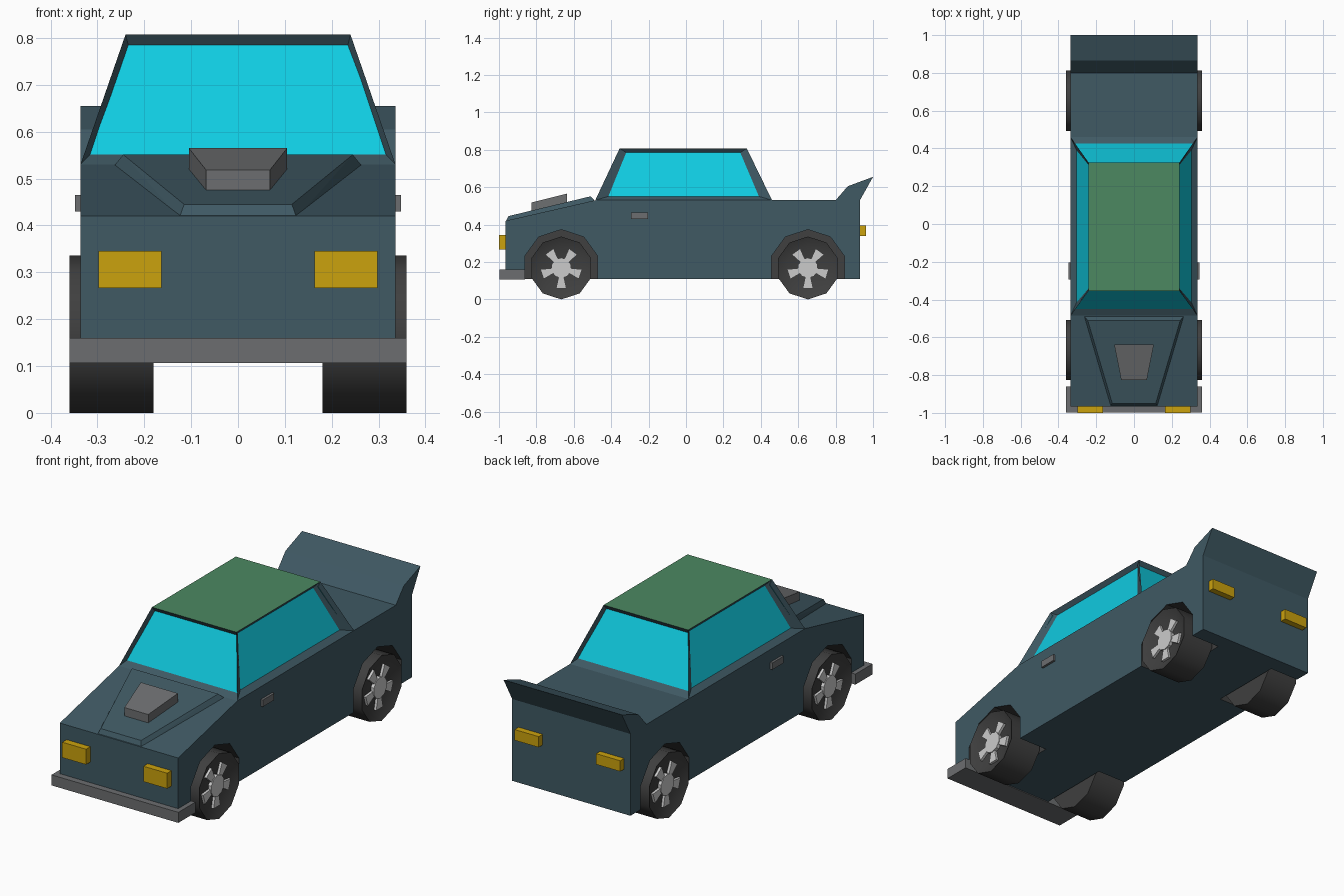
import bpy, bmesh
from math import sin, cos, pi, radians
from mathutils import Vector

cube = bpy.data.objects.get("Cube")
if cube:
    bpy.data.objects.remove(cube, do_unlink=True)


def material(name, r, g, b):
    m = bpy.data.materials.new(name)
    m.use_nodes = True
    m.diffuse_color = (r, g, b, 1)
    m.node_tree.nodes["Principled BSDF"].inputs["Base Color"].default_value = (r, g, b, 1)
    return m


PAINT = material("slate blue paint", 0.05, 0.1, 0.126)
GREEN = material("green roof", 0.072, 0.25, 0.12)
GLASS = material("cyan glass", 0.005, 0.6, 0.75)
GREY = material("grey trim", 0.15, 0.155, 0.16)
BLACK = material("black rubber", 0.05, 0.05, 0.05)
SILVER = material("silver rim", 0.6, 0.6, 0.6)
AMBER = material("amber lamp", 0.6, 0.36, 0.004)


def finish(name, bm, *mats):
    bmesh.ops.recalc_face_normals(bm, faces=bm.faces)
    mesh = bpy.data.meshes.new(name)
    bm.to_mesh(mesh)
    bm.free()
    for m in mats:
        mesh.materials.append(m)
    ob = bpy.data.objects.new(name, mesh)
    bpy.context.collection.objects.link(ob)
    return ob


def hull(name, points, mat):
    """Convex solid around a few points."""
    bm = bmesh.new()
    for p in points:
        bm.verts.new(p)
    bmesh.ops.convex_hull(bm, input=bm.verts)
    bmesh.ops.dissolve_limit(bm, angle_limit=0.01, verts=bm.verts, edges=bm.edges)
    return finish(name, bm, mat)


def box(name, xs, ys, zs, mat):
    return hull(name, [(x, y, z) for x in xs for y in ys for z in zs], mat)


def prism(name, outline, x0, x1, mat, recess=None):
    """Side outline (y, z) extruded from x0 to x1, with an optional recessed end."""
    bm = bmesh.new()
    face = bm.faces.new([bm.verts.new((x0, y, z)) for y, z in outline])
    new = bmesh.ops.extrude_face_region(bm, geom=[face])["geom"]
    bmesh.ops.translate(bm, vec=(x1 - x0, 0, 0),
                        verts=[v for v in new if isinstance(v, bmesh.types.BMVert)])
    if recess:
        bmesh.ops.recalc_face_normals(bm, faces=bm.faces)
        end = [f for f in bm.faces if abs(f.calc_center_median().x - x1) < 1e-4]
        bmesh.ops.inset_individual(bm, faces=end, thickness=recess[0])
        bmesh.ops.translate(bm, verts=end[0].verts, vec=(recess[1], 0, 0))
    return finish(name, bm, mat)


def ring(cy, cz, r, angles):
    return [(cy + r * cos(a), cz + r * sin(a)) for a in angles]


DECAGON = [pi / 2 + i * pi / 5 for i in range(10)]
WHEEL_Z = 0.168
WHEELS = {"front": -0.667, "rear": 0.652}
SIDES = {"left": 1, "right": -1}

# Body with kicked-up tail
body = prism("body", [(-0.965, 0.11), (-0.965, 0.42), (-0.485, 0.53), (0.8, 0.53),
                      (0.865, 0.605), (1.0, 0.655), (0.93, 0.53), (0.93, 0.11)],
             -0.336, 0.336, PAINT)

# Wheel arches cut into the body
for cy in WHEELS.values():
    for s in SIDES.values():
        cutter = prism("arch_cutter", ring(cy, WHEEL_Z, 0.205, DECAGON), s * 0.17, s * 0.4, BLACK)
        cutter.hide_render = True
        mod = body.modifiers.new("arch", "BOOLEAN")
        mod.operation = "DIFFERENCE"
        mod.solver = "EXACT"
        mod.material_mode = "TRANSFER"
        mod.object = cutter
        bpy.context.view_layer.objects.active = body
        bpy.ops.object.modifier_apply(modifier=mod.name)
        bpy.data.objects.remove(cutter, do_unlink=True)

# Cabin: tapered block, green roof, recessed windows on four sides
bm = bmesh.new()
base = [(-0.336, -0.485, 0.53), (0.336, -0.485, 0.53), (0.336, 0.46, 0.53), (-0.336, 0.46, 0.53)]
roof = [(-0.24, -0.355, 0.807), (0.24, -0.355, 0.807), (0.24, 0.325, 0.807), (-0.24, 0.325, 0.807)]
low = [bm.verts.new(p) for p in base]
top = [bm.verts.new(p) for p in roof]
bm.faces.new(top).material_index = 1
bm.faces.new(low[::-1])
for i in range(4):
    j = (i + 1) % 4
    a, b, c, d = [v.co.copy() for v in (low[i], low[j], top[j], top[i])]
    face = bm.faces.new((low[i], low[j], top[j], top[i]))
    face.normal_update()
    n = face.normal
    inward = Vector((-n.x, -n.y, 0)).normalized() * 0.025
    bmesh.ops.inset_individual(bm, faces=[face], thickness=0.01)
    face.material_index = 2
    u = 0.02 if i % 2 == 0 else 0.065
    for v in face.verts:
        corner = min(range(4), key=lambda k: (v.co - (a, b, c, d)[k]).length)
        s = 1 - u if corner in (1, 2) else u
        t = 0.92 if corner in (2, 3) else 0.075
        v.co = a.lerp(b, s).lerp(d.lerp(c, s), t) + inward
finish("cabin", bm, PAINT, GREEN, GLASS)

# Raised hood panel and scoop
hull("hood_panel", [(s * x, y, z) for s in (1, -1) for x, y, z in
                    ((0.125, -0.963, 0.416), (0.115, -0.95, 0.445),
                     (0.245, -0.51, 0.551), (0.265, -0.487, 0.526))], PAINT)
hull("hood_scoop", [(s * x, y, z) for s in (1, -1) for x, y, z in
                    ((0.068, -0.825, 0.46), (0.068, -0.825, 0.518),
                     (0.105, -0.637, 0.565), (0.105, -0.637, 0.5))], GREY)

# Bumper, lamps and door handles
box("front_bumper", (-0.36, 0.36), (-0.998, -0.86), (0.106, 0.16), GREY)
for side, s in SIDES.items():
    box(side + "_headlight", (s * 0.163, s * 0.298), (-1.0, -0.95), (0.266, 0.345), AMBER)
    box(side + "_tail_light", (s * 0.163, s * 0.3), (0.91, 0.962), (0.34, 0.395), AMBER)
    box(side + "_door_handle", (s * 0.32, s * 0.348), (-0.295, -0.203), (0.43, 0.465), GREY)

# Wheels: recessed tyre, five spokes and a hub
for end, cy in WHEELS.items():
    for side, s in SIDES.items():
        name = end + "_" + side
        tyre = prism(name + "_tyre", ring(cy, WHEEL_Z, 0.168, DECAGON), s * 0.18, s * 0.36,
                     BLACK, recess=(0.05, -s * 0.025))
        bpy.ops.object.select_all(action="DESELECT")
        tyre.select_set(True)
        bpy.context.view_layer.objects.active = tyre
        bpy.ops.object.shade_smooth_by_angle(angle=radians(40))
        prism(name + "_hub", ring(cy, WHEEL_Z, 0.055, DECAGON), s * 0.33, s * 0.352, SILVER)
        for k in range(5):
            mid = -pi / 2 + k * 2 * pi / 5
            outline = (ring(cy, WHEEL_Z, 0.045, (mid - 0.3, mid + 0.3))
                       + ring(cy, WHEEL_Z, 0.112, (mid + 0.25, mid - 0.25)))
            prism(name + "_spoke", outline, s * 0.33, s * 0.348, SILVER)
